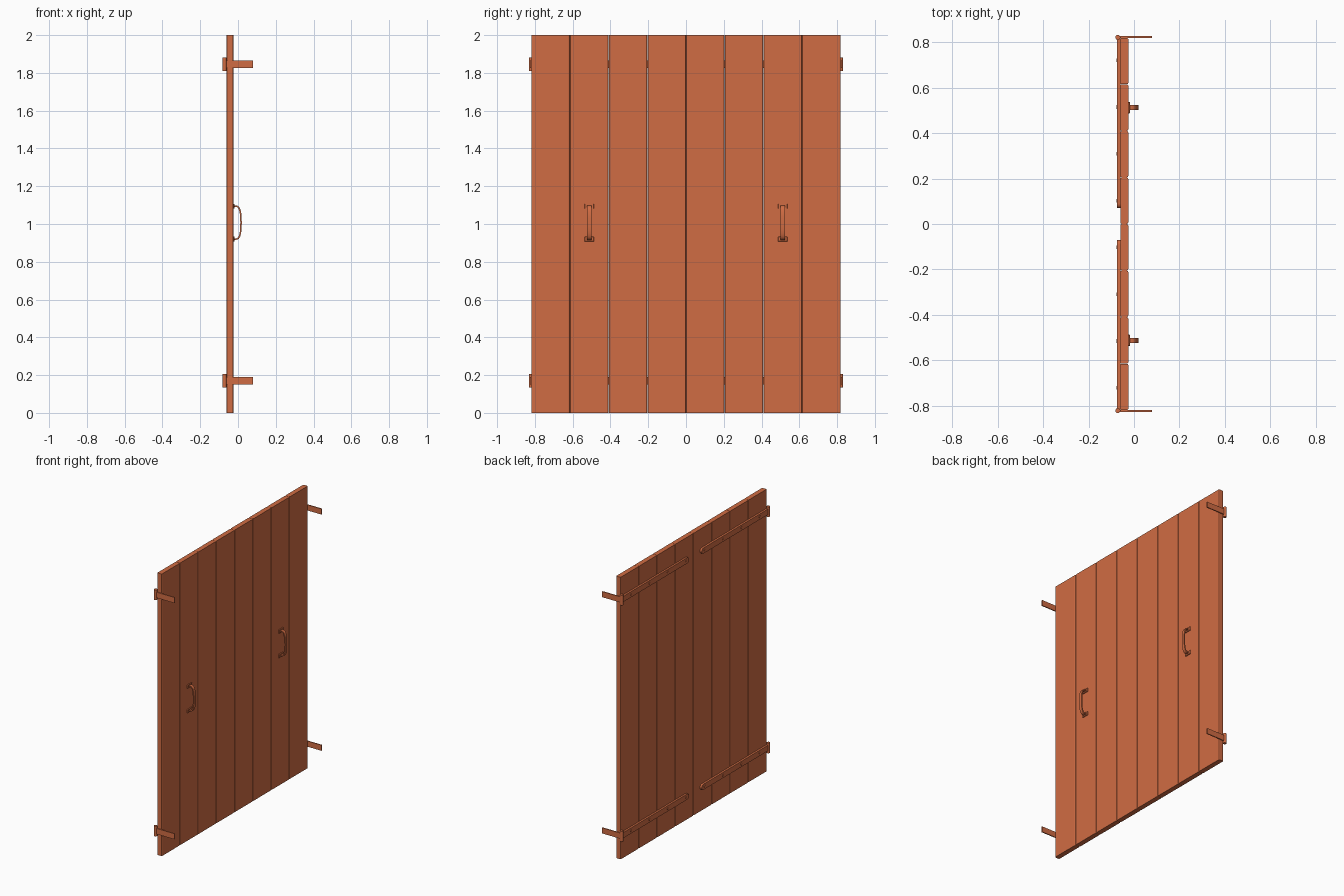
import bpy, bmesh, math
from mathutils import Vector

if "Cube" in bpy.data.objects:
    bpy.data.objects.remove(bpy.data.objects["Cube"])

paint = bpy.data.materials.new("terracotta_paint")
paint.diffuse_color = (0.63, 0.15, 0.056, 1)
paint.use_nodes = True
paint.node_tree.nodes["Principled BSDF"].inputs["Base Color"].default_value = paint.diffuse_color


def finish(bm, name, smooth=False):
    bmesh.ops.recalc_face_normals(bm, faces=bm.faces)
    me = bpy.data.meshes.new(name)
    bm.to_mesh(me)
    bm.free()
    me.materials.append(paint)
    ob = bpy.data.objects.new(name, me)
    bpy.context.collection.objects.link(ob)
    if smooth:
        bpy.context.view_layer.objects.active = ob
        bpy.ops.object.select_all(action='DESELECT')
        ob.select_set(True)
        bpy.ops.object.shade_smooth_by_angle(angle=math.radians(35))
    return ob


def box(name, lo, hi, bevel=0.0, axis=None, segments=2):
    """Box between two corners; bevel all edges or those along one axis."""
    bm = bmesh.new()
    bmesh.ops.create_cube(bm, size=1)
    for v in bm.verts:
        v.co = [lo[i] + (hi[i] - lo[i]) * (v.co[i] + 0.5) for i in range(3)]
    if bevel:
        edges = [e for e in bm.edges if axis is None or
                 abs(e.verts[0].co[axis] - e.verts[1].co[axis]) > 1e-5]
        bmesh.ops.bevel(bm, geom=edges, offset=bevel, segments=segments,
                        profile=0.5, affect='EDGES')
    return finish(bm, name)


def prism(name, pts, offset, smooth=False):
    """Extrude a closed outline by a vector."""
    bm = bmesh.new()
    face = bm.faces.new([bm.verts.new(p) for p in pts])
    new = bmesh.ops.extrude_face_region(bm, geom=[face])["geom"]
    bmesh.ops.translate(bm, vec=offset,
                        verts=[g for g in new if isinstance(g, bmesh.types.BMVert)])
    return finish(bm, name, smooth)


# Planks: eight vertical boards with eased long edges
N, HALF = 8, 0.819
W = 2 * HALF / N
for i in range(N):
    y = -HALF + i * W
    box(f"plank_{i + 1}", (-0.06, y + 0.0006, 0), (-0.025, y + W - 0.0006, 2), 0.006, axis=2)

for side, s in (("left", -1), ("right", 1)):
    for level, z in (("lower", 0.17), ("upper", 1.845)):
        tag = f"{side}_{level}"
        # Long strap with a rounded inner end, on the back of the door
        pts = [(-0.06, s * 0.82, z - 0.02), (-0.06, s * 0.82, z + 0.02)]
        for k in range(9):
            a = math.pi * k / 8
            pts.append((-0.06, s * (0.09 - 0.02 * math.sin(a)), z + 0.02 * math.cos(a)))
        prism(f"hinge_strap_{tag}", pts, Vector((-0.014, 0, 0)), True)
        # Bolt heads
        for k, y in enumerate((0.103, 0.309, 0.515, 0.72)):
            ring = [(-0.073, s * y + 0.008 * math.cos(math.tau * j / 12),
                     z + 0.008 * math.sin(math.tau * j / 12)) for j in range(12)]
            prism(f"hinge_bolt_{tag}_{k + 1}", ring, Vector((-0.005, 0, 0)), True)
        # Hinge barrel
        ring = [(-0.071 + 0.011 * math.cos(math.tau * j / 16),
                 s * 0.821 + 0.011 * math.sin(math.tau * j / 16), z - 0.036)
                for j in range(16)]
        prism(f"hinge_barrel_{tag}", ring, Vector((0, 0, 0.072)), True)
        # Wall leaf reaching forward past the door edge
        y0, y1 = sorted((s * 0.819, s * 0.826))
        box(f"hinge_leaf_{tag}", (-0.066, y0, z - 0.02), (0.08, y1, z + 0.02))

    # Pull handle: flat bow with two mounting feet
    yc, zc = s * 0.512, 1.007
    path = []
    for k in range(17):
        a = -math.pi / 2 + math.pi * k / 16
        c, n = abs(math.cos(a)), math.sin(a)
        path.append(Vector((-0.012 + 0.028 * c ** 0.75, 0,
                            zc + 0.087 * math.copysign(abs(n) ** 0.75, n))))
    path = [Vector((-0.025, 0, path[0].z))] + path + [Vector((-0.025, 0, path[-1].z))]
    outer, inner = [], []
    for k, p in enumerate(path):
        t = (path[min(k + 1, len(path) - 1)] - path[max(k - 1, 0)]).normalized()
        nrm = Vector((t.z, 0, -t.x)) * 0.004
        outer.append(p + nrm)
        inner.append(p - nrm)
    outline = [(p.x, yc - 0.011, p.z) for p in outer + inner[::-1]]
    prism(f"handle_grip_{side}", outline, Vector((0, 0.022, 0)), True)
    for foot, z in (("lower", 0.92), ("upper", 1.094)):
        box(f"handle_foot_{side}_{foot}", (-0.026, yc - 0.025, z - 0.013),
            (-0.018, yc + 0.025, z + 0.013), 0.002, segments=1)
